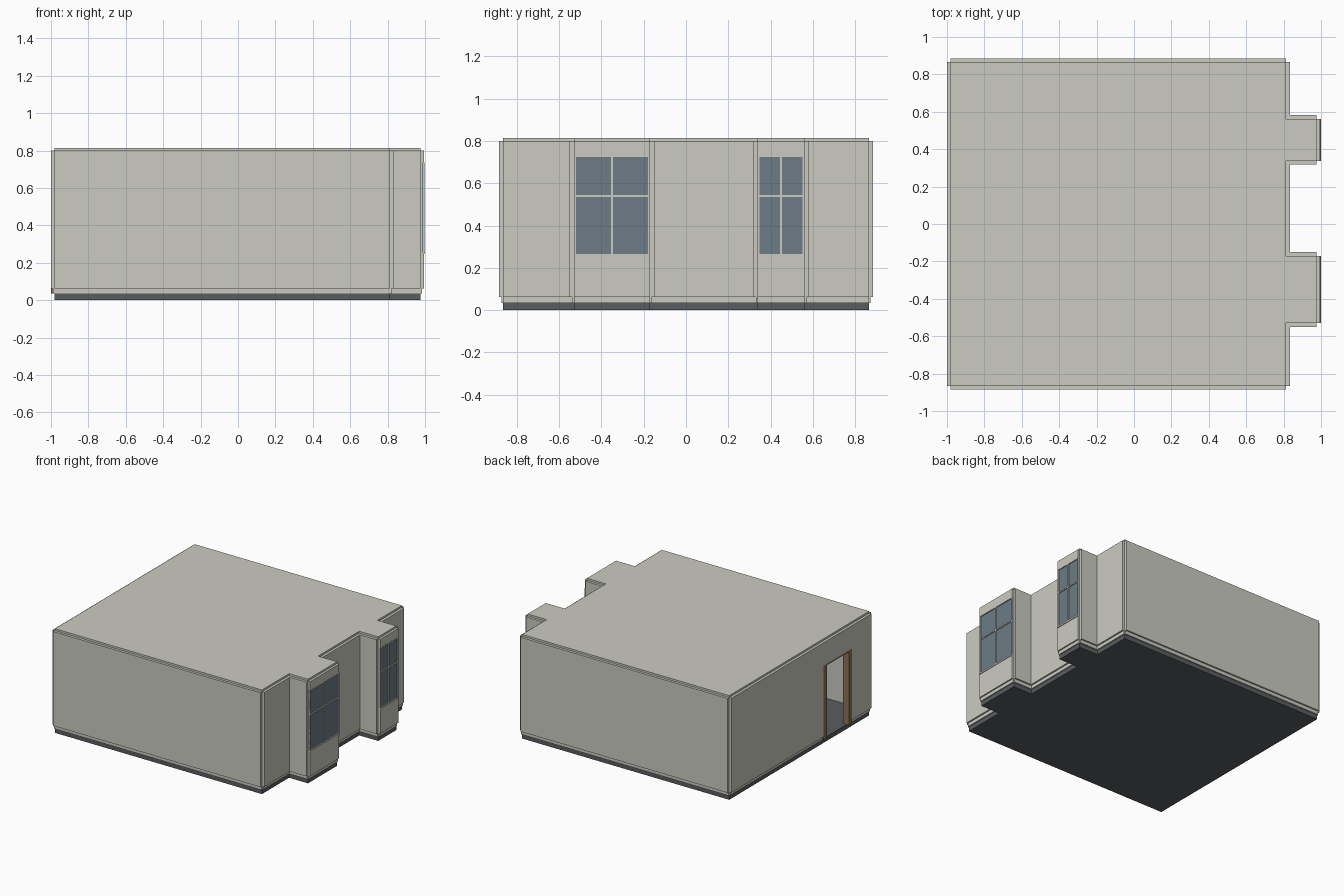
import bpy, bmesh
from mathutils import Vector

if "Cube" in bpy.data.objects:
    bpy.data.objects.remove(bpy.data.objects["Cube"])


def mat(name, c):
    m = bpy.data.materials.new(name)
    m.diffuse_color = (*c, 1)
    m.use_nodes = True
    m.node_tree.nodes["Principled BSDF"].inputs["Base Color"].default_value = m.diffuse_color
    return m


PLASTER = mat("plaster", (0.6, 0.6, 0.54))
DARK = mat("dark_floor", (0.1, 0.11, 0.115))
GLASS = mat("glass", (0.15, 0.2, 0.24))
WOOD = mat("wood", (0.26, 0.17, 0.09))


def prism(name, pts, z0, z1, material):
    """Extrude a flat outline between two heights."""
    bm = bmesh.new()
    f = bm.faces.new([bm.verts.new((x, y, z0)) for x, y in pts])
    r = bmesh.ops.extrude_face_region(bm, geom=[f])
    top = [v for v in r["geom"] if isinstance(v, bmesh.types.BMVert)]
    bmesh.ops.translate(bm, verts=top, vec=(0, 0, z1 - z0))
    bmesh.ops.recalc_face_normals(bm, faces=bm.faces)
    me = bpy.data.meshes.new(name)
    bm.to_mesh(me)
    bm.free()
    me.materials.append(material)
    ob = bpy.data.objects.new(name, me)
    bpy.context.collection.objects.link(ob)
    return ob


def box(name, x0, x1, y0, y1, z0, z1, material):
    return prism(name, [(x0, y0), (x1, y0), (x1, y1), (x0, y1)], z0, z1, material)


def panel(name, a, b, z0, z1, t):
    """Wall strip standing outside the edge a-b."""
    a, b = Vector(a), Vector(b)
    d = (b - a).normalized()
    n = Vector((d.y, -d.x)) * t
    return prism(name, [a, b, b + n, a + n], z0, z1, PLASTER)


# Room outline, anticlockwise, with two window bays on the right
L, R, B, Y = -0.98, 0.813, 0.977, 0.865
BAYS = [(-0.53, -0.17), (0.338, 0.562)]
outline = [(L, -Y), (R, -Y)]
for y0, y1 in BAYS:
    outline += [(R, y0), (B, y0), (B, y1), (R, y1)]
outline += [(R, Y), (L, Y)]

FLOOR, BASE, TOP, ROOF = 0.035, 0.062, 0.8, 0.815
DOOR0, DOOR1, DOOR_TOP = -0.625, -0.275, 0.62
SILL, HEAD = 0.256, 0.735

# Floor and ceiling slabs
prism("floor", outline, 0, FLOOR, DARK)
prism("ceiling", outline, TOP, ROOF, PLASTER)

# Walls and skirting along each edge of the outline
for i, a in enumerate(outline):
    b = outline[(i + 1) % len(outline)]
    if a[0] == b[0] == L:  # wall with the doorway
        for s, e in ((Y, DOOR1), (DOOR0, -Y)):
            panel("door_wall", (L, s), (L, e), BASE, TOP, 0.02)
            panel("skirting", (L, s), (L, e), FLOOR, BASE, 0.008)
        panel("door_lintel", (L, DOOR1), (L, DOOR0), DOOR_TOP, TOP, 0.02)
        continue
    panel("skirting", a, b, FLOOR, BASE, 0.008)
    if a[0] == b[0] == B:  # bay front, open for the window
        panel("bay_apron", a, b, BASE, SILL, 0.018)
        panel("bay_head", a, b, HEAD, TOP, 0.018)
    else:
        panel("wall", a, b, BASE, TOP, 0.02)

# Bay windows: glass, stiles, mullion, rails
W, MID = 0.01, 0.54
for y0, y1 in BAYS:
    box("window_glass", 0.983, 0.989, y0, y1, SILL, HEAD, GLASS)
    yc = (y0 + y1) / 2
    for y in (y0, yc - W / 2, y1 - W):
        box("window_upright", B, 0.996, y, y + W, SILL, HEAD, PLASTER)
    for z in (SILL, MID - W / 2, HEAD - W):
        box("window_rail", B, 0.996, y0, y1, z, z + W, PLASTER)
    box("window_sill", B, 1.0, y0, y1, SILL - 0.006, SILL + 0.004, PLASTER)

# Door frame and partly open leaf
FW = 0.04
for y in (DOOR0, DOOR1 - FW):
    box("door_jamb", -1.0, -0.95, y, y + FW, FLOOR, DOOR_TOP, WOOD)
box("door_head", -1.0, -0.95, DOOR0, DOOR1, DOOR_TOP - 0.012, DOOR_TOP, WOOD)
prism("door_leaf", [(-0.98, -0.315), (-0.72, -0.345), (-0.72, -0.36), (-0.98, -0.33)],
      FLOOR, DOOR_TOP - 0.012, WOOD)
